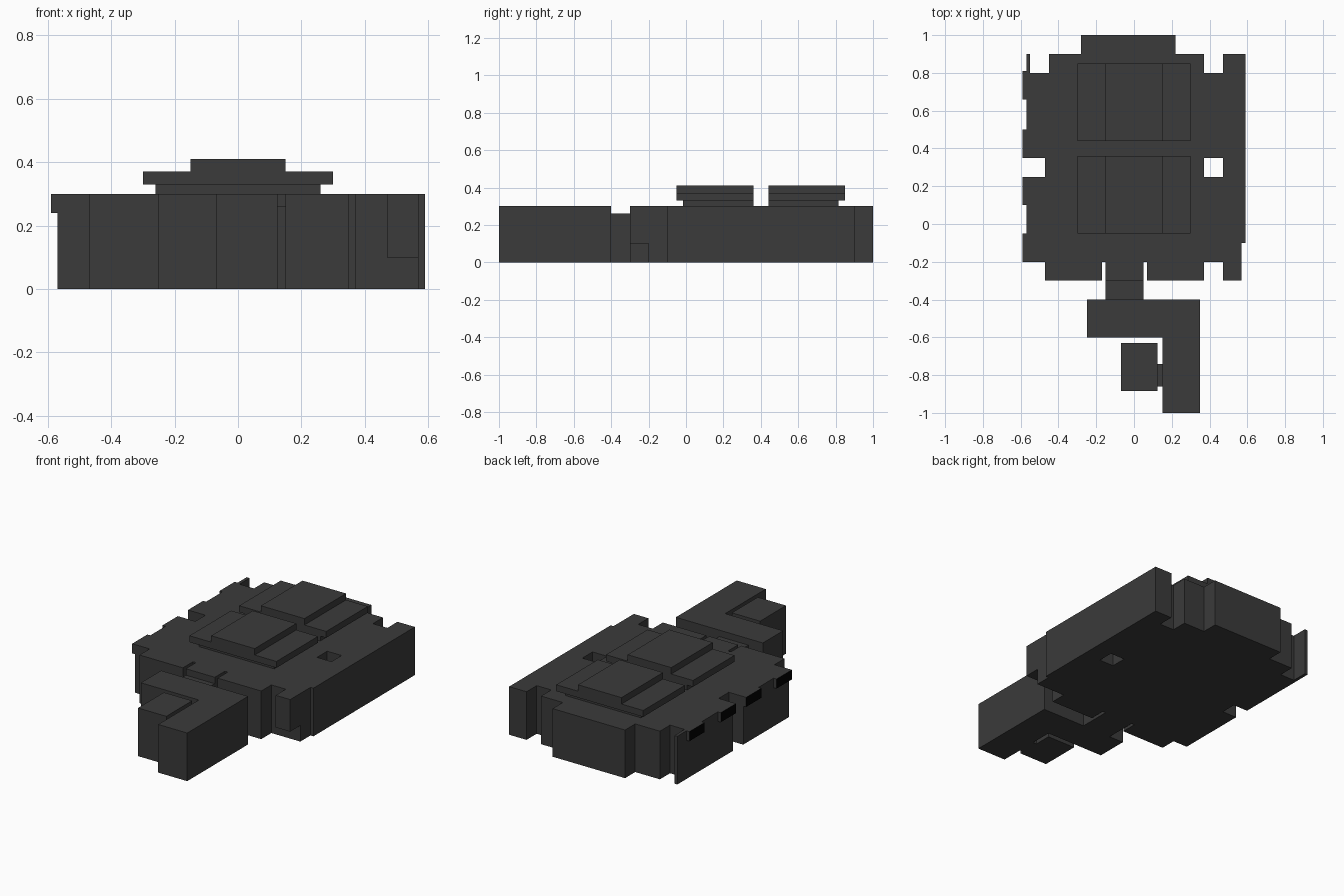
import bpy
import bmesh

if "Cube" in bpy.data.objects:
    bpy.data.objects.remove(bpy.data.objects["Cube"], do_unlink=True)


def make_material(name, value):
    mat = bpy.data.materials.new(name)
    mat.use_nodes = True
    colour = (value, value, value, 1)
    mat.diffuse_color = colour
    mat.node_tree.nodes["Principled BSDF"].inputs["Base Color"].default_value = colour
    return mat


charcoal = make_material("charcoal", 0.043)
black = make_material("black", 0.0)


def prism(name, outline, z0, z1):
    """Extrude a counter-clockwise outline from z0 to z1."""
    bm = bmesh.new()
    base = bm.faces.new([bm.verts.new((x, y, z0)) for x, y in outline])
    top = bmesh.ops.extrude_face_region(bm, geom=[base])["geom"]
    verts = [v for v in top if isinstance(v, bmesh.types.BMVert)]
    bmesh.ops.translate(bm, verts=verts, vec=(0, 0, z1 - z0))
    bmesh.ops.recalc_face_normals(bm, faces=bm.faces)
    mesh = bpy.data.meshes.new(name)
    bm.to_mesh(mesh)
    bm.free()
    mesh.materials.append(charcoal)
    obj = bpy.data.objects.new(name, mesh)
    bpy.context.collection.objects.link(obj)
    return obj


def box(name, x0, x1, y0, y1, z0, z1):
    return prism(name, [(x0, y0), (x1, y0), (x1, y1), (x0, y1)], z0, z1)


def cut(obj, x0, x1, y0, y1, z0=-0.1, z1=0.5):
    """Subtract a box and remove the cutter."""
    cutter = box("cutter", x0, x1, y0, y1, z0, z1)
    cutter.hide_render = True
    mod = obj.modifiers.new("notch", "BOOLEAN")
    mod.operation, mod.solver, mod.object = "DIFFERENCE", "EXACT", cutter
    bpy.context.view_layer.objects.active = obj
    bpy.ops.object.modifier_apply(modifier=mod.name)
    bpy.data.objects.remove(cutter, do_unlink=True)


HEIGHT = 0.3

# Main body with rear block and raised side panel
body = prism("body", [(-0.57, -0.3), (0.57, -0.3), (0.57, -0.1), (0.59, -0.1),
                      (0.59, 0.9), (0.22, 0.9), (0.22, 1), (-0.28, 1),
                      (-0.28, 0.9), (-0.57, 0.9)], 0, HEIGHT)

# Edge notches and the through hole
for x0, x1, y0, y1 in [(0.37, 0.47, 0.8, 1.1), (-0.55, -0.45, 0.8, 1.1),
                       (0.37, 0.47, 0.25, 0.35), (-0.7, -0.47, 0.25, 0.35),
                       (0.37, 0.47, -0.4, -0.2), (-0.7, -0.47, -0.4, -0.2),
                       (-0.17, -0.15, -0.4, -0.2), (0.05, 0.07, -0.4, -0.2)]:
    cut(body, x0, x1, y0, y1)

# Undercut below the front corner block
cut(body, 0.42, 0.7, -0.4, -0.2, -0.1, 0.1)

# Side tabs with black outer ends
for i, y in enumerate((-0.2, 0.1, 0.35, 0.66)):
    tab = box(f"side_tab_{i + 1}", -0.59, -0.57, y, y + 0.15, 0.24, HEIGHT)
    tab.data.materials.append(black)
    for face in tab.data.polygons:
        if face.normal.x < -0.9:
            face.material_index = 1

# Two stepped pads on top
for label, y in (("front", -0.05), ("rear", 0.44)):
    back = y + 0.41
    inset = (0.035, 0) if label == "front" else (0, 0.035)
    box(f"{label}_pad_base", -0.26, 0.26, y + inset[0], back - inset[1], HEIGHT, 0.33)
    box(f"{label}_pad_plate", -0.3, 0.3, y, back, 0.33, 0.37)
    box(f"{label}_pad_cap", -0.15, 0.15, y, back, 0.37, 0.41)

# Neck, angled arm, and the small block joined to it
box("neck", -0.15, 0.05, -0.4, -0.3, 0, 0.26)
prism("arm", [(-0.25, -0.6), (0.15, -0.6), (0.15, -1), (0.35, -1),
              (0.35, -0.4), (-0.25, -0.4)], 0, HEIGHT)
box("arm_link", 0.125, 0.15, -0.86, -0.74, 0, 0.26)
box("arm_block", -0.07, 0.125, -0.885, -0.63, 0, HEIGHT)
